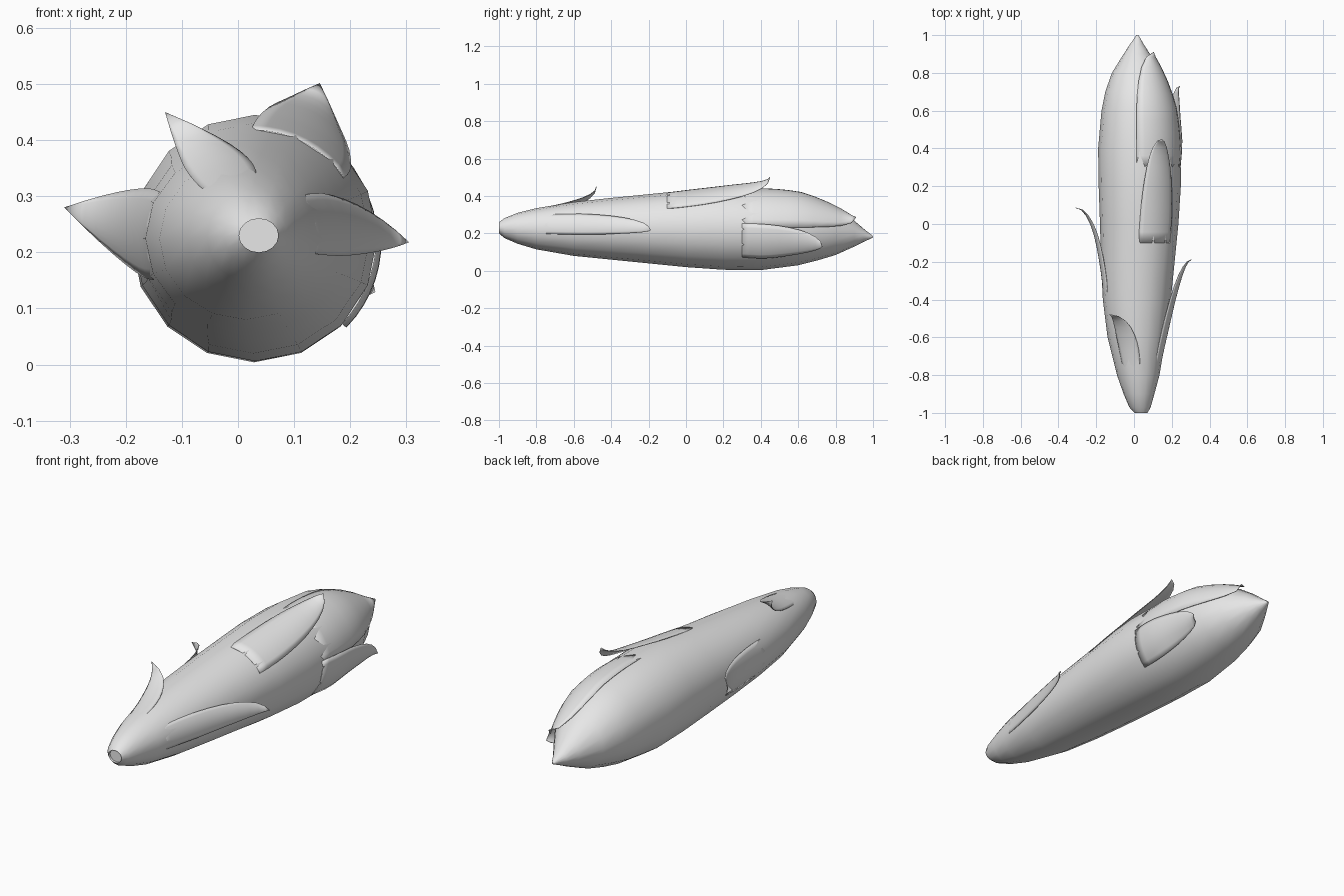
import bpy, bmesh, math
from mathutils import Vector

if "Cube" in bpy.data.objects:
    bpy.data.objects.remove(bpy.data.objects["Cube"])

SIDES = 16
skin = bpy.data.materials.new("pale_grey")
skin.diffuse_color = (0.8, 0.8, 0.8, 1)
skin.use_nodes = True
skin.node_tree.nodes["Principled BSDF"].inputs["Base Color"].default_value = skin.diffuse_color

# Spear sections: y, left x, right x, bottom z, top z
SECTIONS = [
    (-1.0, 0.002, 0.072, 0.200, 0.260), (-0.97, -0.025, 0.088, 0.175, 0.282),
    (-0.9, -0.055, 0.108, 0.145, 0.310), (-0.8, -0.090, 0.135, 0.115, 0.335),
    (-0.6, -0.140, 0.168, 0.080, 0.368), (-0.4, -0.165, 0.195, 0.060, 0.390),
    (-0.2, -0.175, 0.215, 0.040, 0.410), (0.0, -0.180, 0.235, 0.020, 0.430),
    (0.2, -0.187, 0.248, 0.006, 0.445), (0.4, -0.190, 0.247, 0.004, 0.440),
    (0.6, -0.172, 0.222, 0.030, 0.418), (0.7, -0.152, 0.195, 0.055, 0.388),
    (0.8, -0.117, 0.150, 0.085, 0.340), (0.9, -0.055, 0.085, 0.130, 0.268),
    (0.95, -0.022, 0.052, 0.155, 0.225), (1.0, 0.012, 0.024, 0.178, 0.186),
]


def surface(angle, y, lift=0.0):
    """Point on the spear at an angle around its axis (0 = right, 90 = top)."""
    i = 0
    while i < len(SECTIONS) - 2 and y > SECTIONS[i + 1][0]:
        i += 1
    a, b = SECTIONS[i], SECTIONS[i + 1]
    f = (y - a[0]) / (b[0] - a[0])
    x0, x1, z0, z1 = (p + (q - p) * f for p, q in zip(a[1:], b[1:]))
    c, s = math.cos(math.radians(angle)), math.sin(math.radians(angle))
    return Vector(((x0 + x1) / 2 + ((x1 - x0) / 2 + lift) * c, y,
                   (z0 + z1) / 2 + ((z1 - z0) / 2 + lift) * s))


def finish(name, bm):
    bmesh.ops.recalc_face_normals(bm, faces=bm.faces)
    mesh = bpy.data.meshes.new(name)
    bm.to_mesh(mesh)
    bm.free()
    mesh.materials.append(skin)
    obj = bpy.data.objects.new(name, mesh)
    bpy.context.collection.objects.link(obj)
    bpy.ops.object.select_all(action='DESELECT')
    obj.select_set(True)
    bpy.context.view_layer.objects.active = obj
    bpy.ops.object.shade_smooth_by_angle(angle=math.radians(50))
    return obj


# Spear body, with a shallow cut end at the front
bm = bmesh.new()
rings = [[bm.verts.new(surface(-90 + 360 * k / SIDES, s[0])) for k in range(SIDES)]
         for s in SECTIONS]
for a, b in zip(rings, rings[1:]):
    for k in range(SIDES):
        n = (k + 1) % SIDES
        bm.faces.new((a[k], a[n], b[n], b[k]))
bm.faces.new(rings[-1])
cut = bm.faces.new(rings[0])
bmesh.ops.inset_region(bm, faces=[cut], thickness=0.005, depth=0)
bmesh.ops.translate(bm, verts=cut.verts, vec=(0, 0.012, 0))
finish("spear_body", bm)


def scale_leaf(name, angle, half, start, tip, power, lift=0.003):
    """Leaf hugging the spear from y = start, peeling away to its tip."""
    rows, cols = 10, 8
    tip = Vector(tip)
    bm = bmesh.new()
    grid = []
    for i in range(rows):
        t = i / rows
        rise = lift * min(1, 3 * t) - 0.004 * (1 - t)
        grid.append([bm.verts.new(
            surface(angle + half * (2 * j / cols - 1), start + (tip.y - start) * t, rise)
            .lerp(tip, t ** power)) for j in range(cols + 1)])
    end = bm.verts.new(tip)
    for a, b in zip(grid, grid[1:]):
        for j in range(cols):
            bm.faces.new((a[j], a[j + 1], b[j + 1], b[j]))
    for j in range(cols):
        bm.faces.new((grid[-1][j], grid[-1][j + 1], end))
    obj = finish(name, bm)
    thick = obj.modifiers.new("thickness", 'SOLIDIFY')
    thick.thickness = 0.003


# Scale leaves along the spear
scale_leaf("front_top_leaf", 108, 24, -0.8, (-0.13, -0.48, 0.45), 3.5)
scale_leaf("right_leaf", 14, 28, -0.8, (0.305, -0.19, 0.218), 1.7)
scale_leaf("left_leaf", 178, 28, -0.4, (-0.31, 0.085, 0.28), 2.6)
scale_leaf("top_leaf", 62, 28, -0.1, (0.145, 0.45, 0.50), 2.2)
scale_leaf("rear_right_leaf", -18, 26, 0.3, (0.243, 0.73, 0.13), 2.5, 0.014)
# Overlapping bud scale beside the pointed end
scale_leaf("bud_scale", 48, 46, 0.3, (0.105, 0.91, 0.287), 5, 0.012)
